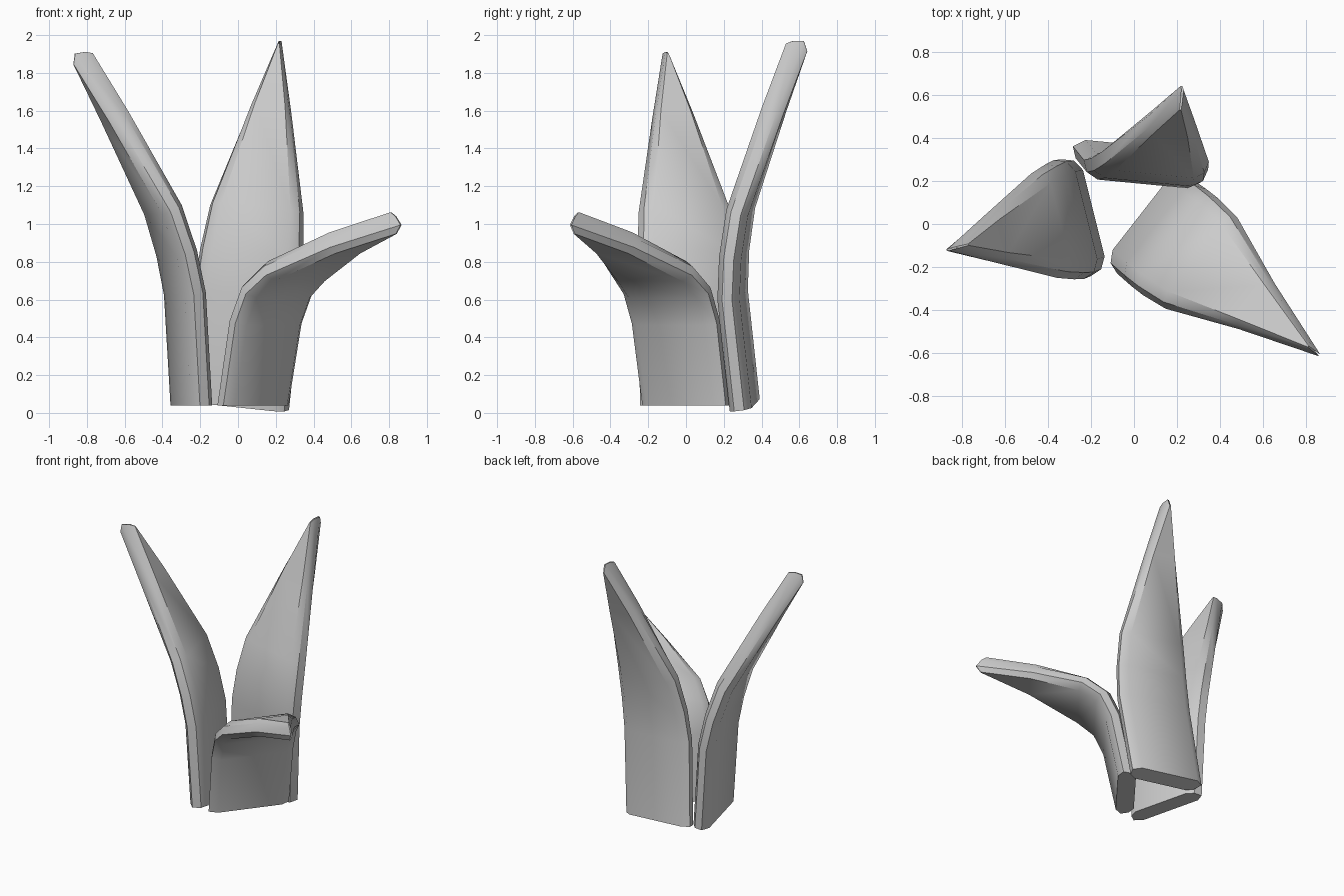
import bpy, bmesh, math
from mathutils import Vector, Matrix

if "Cube" in bpy.data.objects:
    bpy.data.objects.remove(bpy.data.objects["Cube"])

grey = bpy.data.materials.new("leaf_grey")
grey.diffuse_color = (0.6, 0.6, 0.6, 1)
grey.use_nodes = True
grey.node_tree.nodes["Principled BSDF"].inputs["Base Color"].default_value = grey.diffuse_color

# Leaf cross-section: (offset outward, fraction of the half width)
SIDE = [(-0.06, 0.74), (-0.03, 0.93), (0.025, 1.0), (0.06, 0.8)]
SECTION = SIDE + [(n, -f) for n, f in reversed(SIDE)]


def leaf(name, path, base, angle, up=(0, 0, 1)):
    """Sweep the section along a path of (outward, height, half width)."""
    bm = bmesh.new()
    rings = []
    last = len(path) - 1
    for i, (u, z, w) in enumerate(path):
        a, b = path[max(i - 1, 0)], path[min(i + 1, last)]
        t = Vector((b[0] - a[0], b[1] - a[1])).normalized()
        if i == 0:
            t = Vector((0, 1))          # flat cut at the base
        ring = []
        for n, f in SECTION:
            # the tip bulges forward at its middle
            e = 0.045 if i == last and n == 0.025 else 0
            if i == last and n == -0.03:
                e = 0.025
            ring.append(bm.verts.new((u + n * t.y + e * t.x, w * f,
                                      z - n * t.x + e * t.y)))
        rings.append(ring)
    k = len(SECTION)
    for r, s in zip(rings, rings[1:]):
        for j in range(k):
            bm.faces.new((r[j], r[(j + 1) % k], s[(j + 1) % k], s[j]))
    bm.faces.new(rings[0])
    bm.faces.new(rings[-1])
    bmesh.ops.recalc_face_normals(bm, faces=bm.faces)
    tilt = Vector((0, 0, 1)).rotation_difference(Vector(up)).to_matrix().to_4x4()
    bm.transform(Matrix.Translation(base) @ tilt
                 @ Matrix.Rotation(math.radians(angle), 4, 'Z'))
    mesh = bpy.data.meshes.new(name)
    bm.to_mesh(mesh)
    bm.free()
    mesh.materials.append(grey)
    ob = bpy.data.objects.new(name, mesh)
    bpy.context.collection.objects.link(ob)
    bpy.ops.object.select_all(action='DESELECT')
    ob.select_set(True)
    bpy.context.view_layer.objects.active = ob
    bpy.ops.object.shade_smooth_by_angle(angle=math.radians(35))


# Tall leaf shape and low, bent leaf shape (heights above the base)
tall = [(0, 0, 0.28), (0.035, 0.59, 0.285), (0.08, 0.805, 0.275),
        (0.155, 1.035, 0.25), (0.42, 1.53, 0.11), (0.593, 1.835, 0.005)]
bent = [(0, 0, 0.28), (0.085, 0.44, 0.285), (0.16, 0.605, 0.285),
        (0.29, 0.71, 0.27), (0.62, 0.86, 0.135), (0.95, 0.965, 0.005)]

leaf("left_leaf", tall, (-0.245, 0.035, 0.04), 194)
leaf("back_leaf", tall, (-0.01, 0.31, 0.04), 84, (0.09, -0.17, 1))
leaf("front_leaf", bent, (0.075, 0.005, 0.04), -38)
